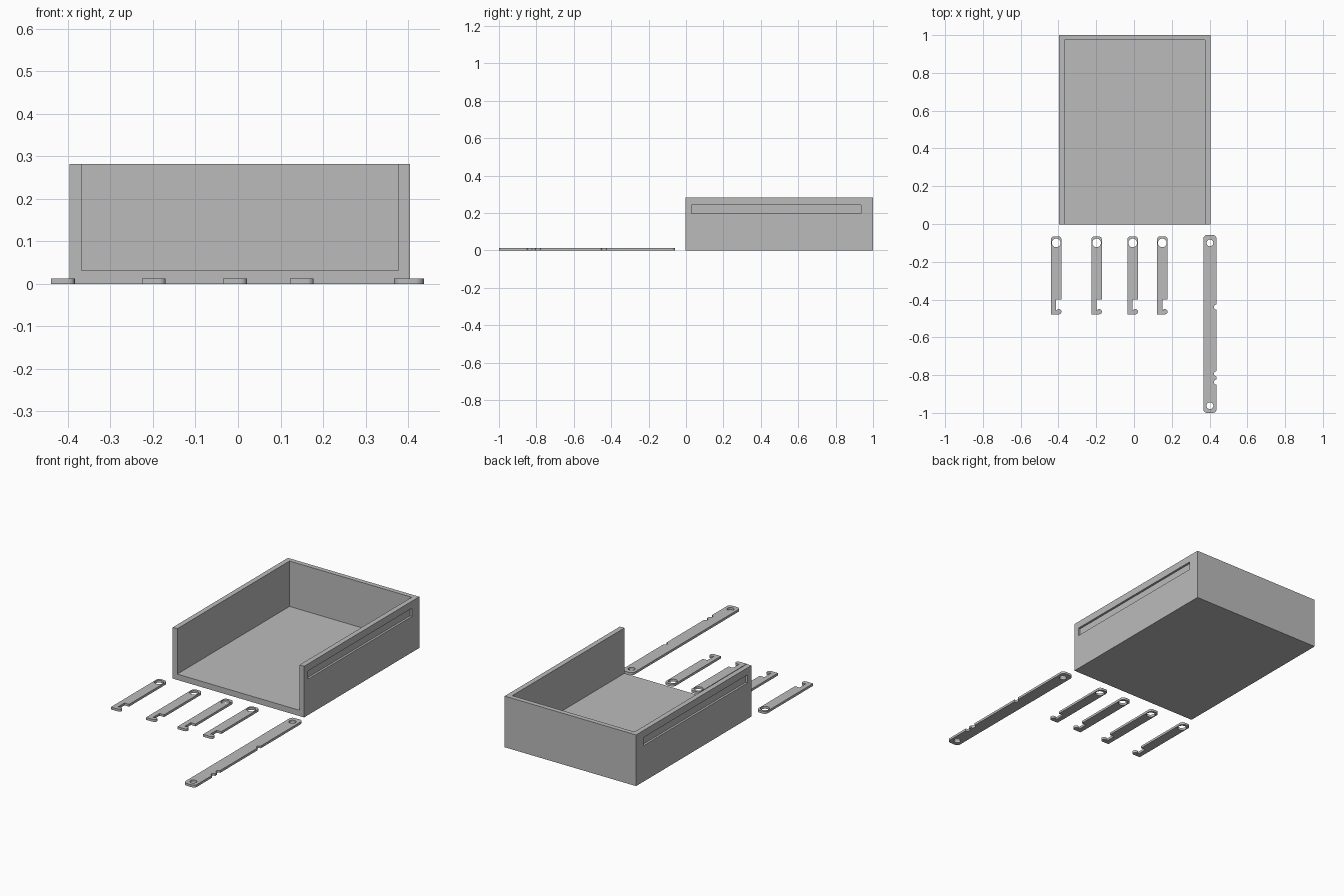
import bpy
from math import sin, cos, radians
from mathutils import Vector

default = bpy.data.objects.get("Cube")
if default:
    bpy.data.objects.remove(default, do_unlink=True)

grey = bpy.data.materials.new("plain_grey")
grey.use_nodes = True
COLOUR = (0.5, 0.5, 0.5, 1)
grey.diffuse_color = COLOUR
grey.node_tree.nodes["Principled BSDF"].inputs["Base Color"].default_value = COLOUR

THICK = 0.013  # flat link thickness


def block(name, lo, hi):
    """Axis-aligned box between two corners."""
    lo, hi = Vector(lo), Vector(hi)
    bpy.ops.mesh.primitive_cube_add(size=1)
    obj = bpy.context.object
    obj.name = obj.data.name = name
    for v in obj.data.vertices:
        v.co = (lo + hi) / 2 + v.co * (hi - lo)
    return obj


def carve(target, cutter):
    """Subtract the cutter from the target, then discard it."""
    cutter.hide_render = True
    mod = target.modifiers.new("carve", "BOOLEAN")
    mod.operation, mod.solver, mod.object = "DIFFERENCE", "EXACT", cutter
    bpy.context.view_layer.objects.active = target
    bpy.ops.object.modifier_apply(modifier=mod.name)
    bpy.data.objects.remove(cutter, do_unlink=True)


def arc(cx, cy, r, start, end, steps=8):
    angles = [radians(start + (end - start) * i / steps) for i in range(steps + 1)]
    return [(cx + r * cos(a), cy + r * sin(a)) for a in angles]


def plate(name, loops):
    """Flat plate from an outline followed by hole loops, resting on the ground."""
    curve = bpy.data.curves.new(name, "CURVE")
    curve.dimensions, curve.fill_mode = "2D", "BOTH"
    curve.extrude = THICK / 2
    for loop in loops:
        spline = curve.splines.new("POLY")
        spline.points.add(len(loop) - 1)
        for p, (x, y) in zip(spline.points, loop):
            p.co = (x, y, 0, 1)
        spline.use_cyclic_u = True
    obj = bpy.data.objects.new(name, curve)
    bpy.context.collection.objects.link(obj)
    obj.location.z = THICK / 2
    bpy.ops.object.select_all(action="DESELECT")
    obj.select_set(True)
    bpy.context.view_layer.objects.active = obj
    bpy.ops.object.convert(target="MESH")
    obj = bpy.context.object
    obj.name = name
    obj.data.materials.clear()
    obj.data.materials.append(grey)
    bpy.ops.object.shade_smooth_by_angle(angle=radians(30))


def hole(x, y, r):
    return arc(x, y, r, 0, 345, 23)


# Open-fronted tray with a shallow slide groove in each outer side
LEFT, RIGHT, FRONT, BACK, TOP = 0.405, -0.396, -0.003, 1.0, 0.282
tray = block("tray", (RIGHT, FRONT, 0), (LEFT, BACK, TOP))
carve(tray, block("cavity", (RIGHT + 0.028, FRONT - 0.1, 0.032),
                  (LEFT - 0.028, BACK - 0.026, TOP + 0.1)))
GROOVE = 0.012
for edge in (RIGHT, LEFT):
    carve(tray, block("groove", (edge - GROOVE, 0.03, 0.198), (edge + GROOVE, 0.936, 0.243)))
tray.data.materials.clear()
tray.data.materials.append(grey)

# Short hooked links: rounded eye end, stepped neck and round catch
R = 0.018
for i, x in enumerate((-0.412, -0.198, -0.007, 0.150)):
    a, b = x - 0.028, x + 0.028
    outline = (arc(b - R, -0.065 - R, R, 0, 90) + arc(a + R, -0.065 - R, R, 90, 180)
               + [(a, -0.478), (x + 0.014, -0.478)]
               + arc(x + 0.014, -0.464, 0.014, -80, 150, 10)
               + [(x, -0.457), (x, -0.4), (b, -0.4)])
    plate(f"short_link_{i + 1}", [outline, hole(x, -0.1, 0.023)])

# Long link: rounded corners, an eye at each end, notches in the left edge
a, b, near, far, R = 0.367, 0.437, -1.0, -0.058, 0.02
outline = (arc(b - R, far - R, R, 0, 90) + arc(a + R, far - R, R, 90, 180)
           + arc(a + R, near + R, R, 180, 270) + arc(b - R, near + R, R, 270, 360))
for y in (-0.837, -0.793, -0.44):
    outline += arc(b, y, 0.014, 270, 90)
x = (a + b) / 2
plate("long_link", [outline, hole(x, -0.1, 0.018), hole(x, -0.962, 0.018)])
